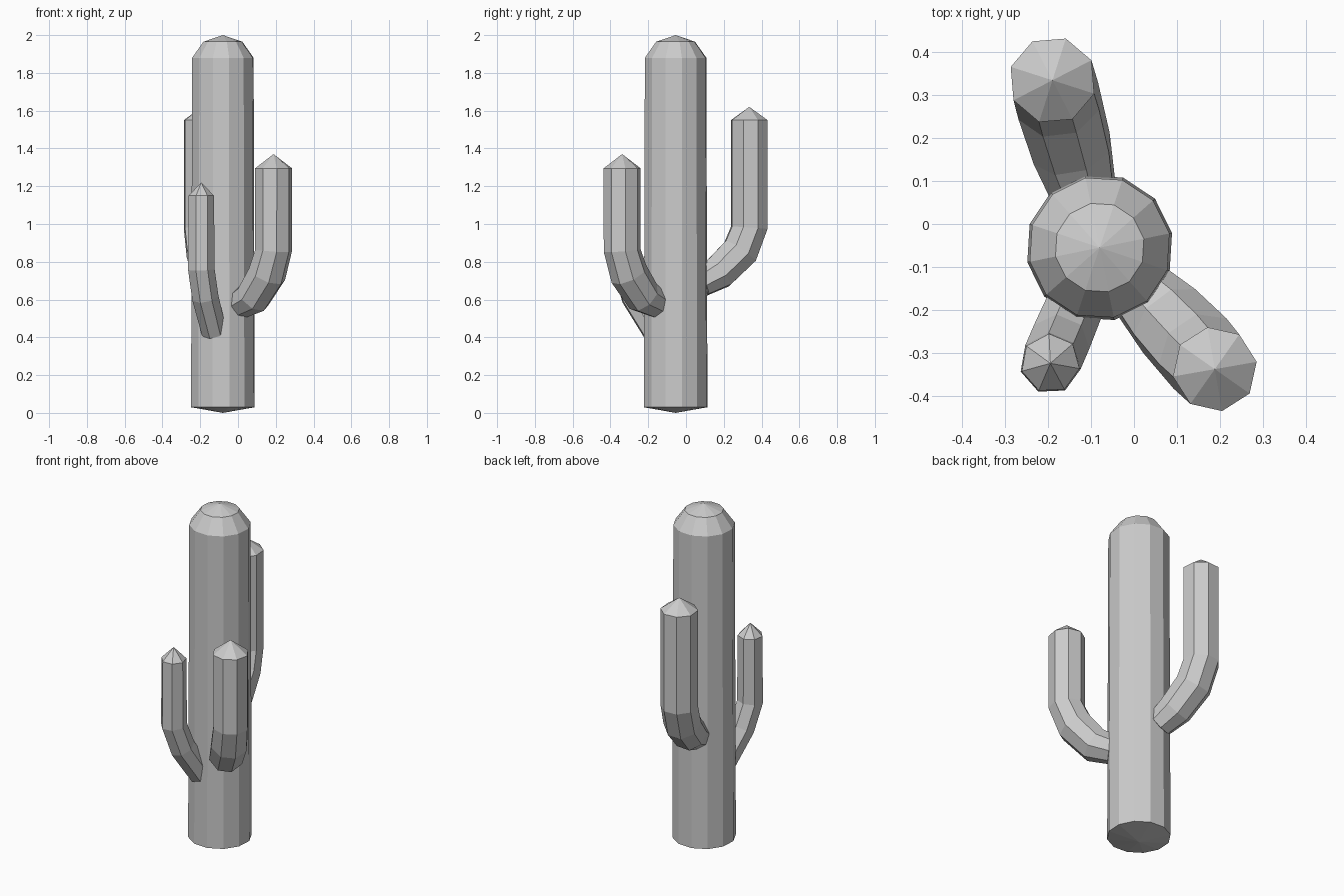
import bpy, bmesh, math
from mathutils import Vector

if "Cube" in bpy.data.objects:
    bpy.data.objects.remove(bpy.data.objects["Cube"])

CENTRE = Vector((-0.08, -0.055, 0))


def limb(name, target, path, sides, start, tip, spin=0.0):
    """Sweep rings of (distance from trunk axis, height, radius) towards target."""
    out = (Vector((target[0], target[1], 0)) - CENTRE).normalized()
    side = Vector((-out.y, out.x, 0))
    up = Vector((0, 0, 1))
    place = lambda d, z: CENTRE + out * d + up * z
    bm = bmesh.new()
    rings = []
    for i, (d, z, r) in enumerate(path):
        a, b = path[max(i - 1, 0)], path[min(i + 1, len(path) - 1)]
        t = Vector((b[0] - a[0], b[1] - a[1])).normalized()
        if i == len(path) - 1:
            t = Vector((0, 1))
        across = out * t.y - up * t.x
        ring = []
        for k in range(sides):
            ang = 2 * math.pi * k / sides + spin
            ring.append(bm.verts.new(
                place(d, z) + (across * math.cos(ang) + side * math.sin(ang)) * r))
        rings.append(ring)
    for lo, hi in zip(rings, rings[1:]):
        for k in range(sides):
            n = (k + 1) % sides
            bm.faces.new((lo[k], lo[n], hi[n], hi[k]))
    # pointed caps
    for ring, (d, z) in ((rings[0], start), (rings[-1], tip)):
        apex = bm.verts.new(place(d, z))
        for k in range(sides):
            bm.faces.new((ring[k], ring[(k + 1) % sides], apex))
    bmesh.ops.recalc_face_normals(bm, faces=bm.faces)
    mesh = bpy.data.meshes.new(name)
    bm.to_mesh(mesh)
    bm.free()
    obj = bpy.data.objects.new(name, mesh)
    bpy.context.collection.objects.link(obj)
    return obj


# main stem with domed top
limb("trunk", (1, -0.055),
     [(0, 0.03, 0.172), (0, 1.88, 0.166), (0, 1.965, 0.105)],
     12, (0, 0.0), (0, 2.0), 0.2)

# tall arm at the back
limb("back_arm", (-0.19, 0.335),
     [(0.14, 0.69, 0.08), (0.24, 0.745, 0.097), (0.355, 0.855, 0.103),
      (0.405, 0.98, 0.102), (0.405, 1.55, 0.102)],
     8, (0.12, 0.68), (0.405, 1.62), 0.2)

# thick arm at the front right
limb("front_right_arm", (0.19, -0.34),
     [(0.14, 0.58, 0.08), (0.235, 0.615, 0.097), (0.34, 0.735, 0.103),
      (0.39, 0.86, 0.099), (0.39, 1.295, 0.099)],
     8, (0.12, 0.57), (0.39, 1.37), 0.2)

# thin arm at the front left
limb("front_left_arm", (-0.195, -0.325),
     [(0.12, 0.43, 0.068), (0.24, 0.615, 0.072), (0.293, 0.76, 0.072),
      (0.293, 1.15, 0.069)],
     7, (0.11, 0.42), (0.293, 1.22))
